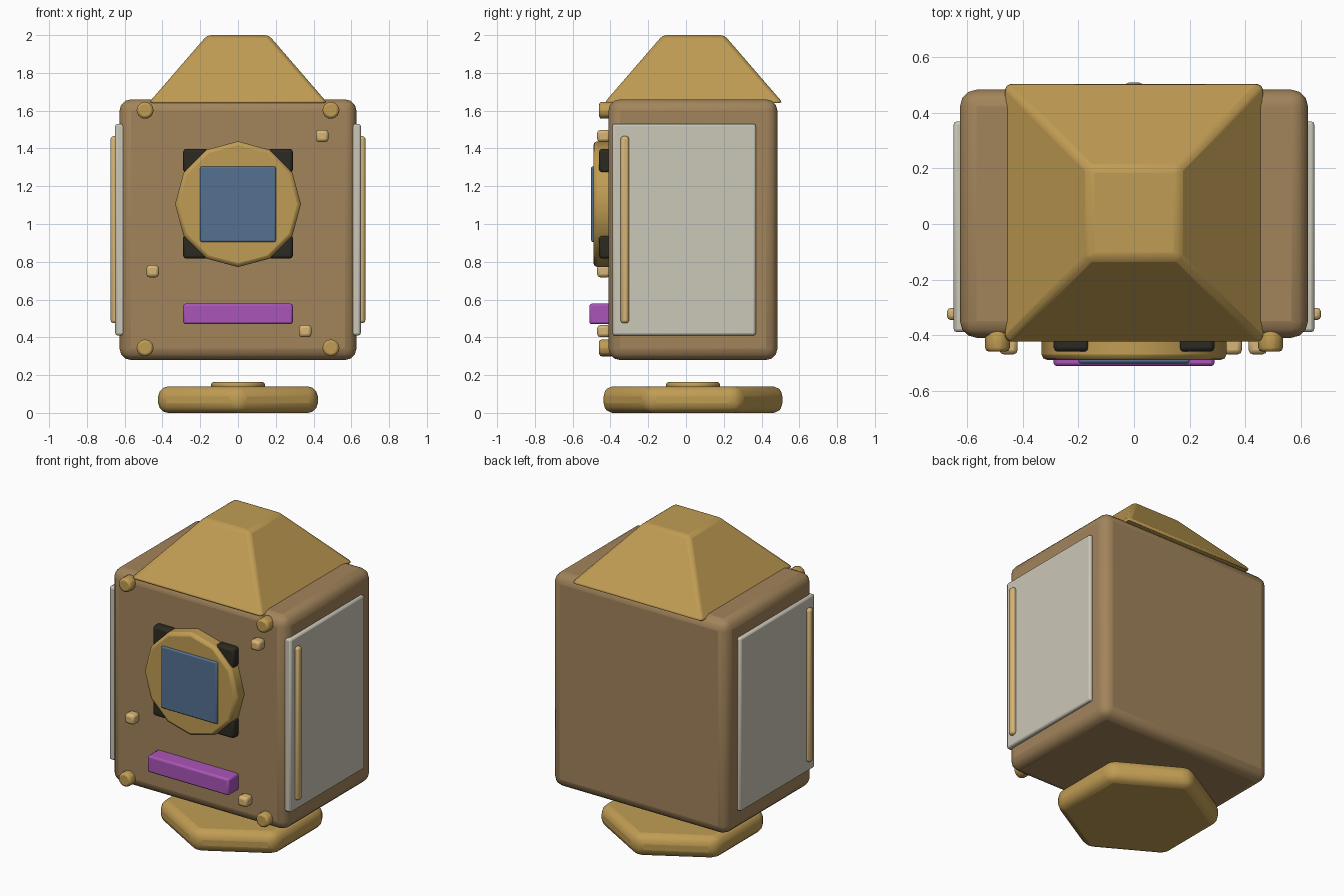
import bpy, math
from mathutils import Matrix

if "Cube" in bpy.data.objects:
    bpy.data.objects.remove(bpy.data.objects["Cube"])

def mat(name, r, g, b):
    m = bpy.data.materials.new(name)
    m.diffuse_color = (r, g, b, 1)
    m.use_nodes = True
    m.node_tree.nodes["Principled BSDF"].inputs["Base Color"].default_value = m.diffuse_color
    return m

GOLD = mat("gold", 0.53, 0.335, 0.087)
BROWN = mat("brown", 0.36, 0.23, 0.105)
PANEL = mat("light_grey", 0.60, 0.57, 0.48)
BLUE = mat("blue", 0.09, 0.165, 0.29)
PURPLE = mat("purple", 0.40, 0.09, 0.48)
DARK = mat("near_black", 0.025, 0.023, 0.016)
TAN = mat("light_tan", 0.68, 0.46, 0.18)

def finish(name, material, bevel, segments):
    ob = bpy.context.object
    ob.name = name
    ob.data.materials.append(material)
    bpy.ops.object.transform_apply(location=False, rotation=True, scale=True)
    if bevel:
        b = ob.modifiers.new("bevel", 'BEVEL')
        b.width, b.segments = bevel, segments
        b.limit_method, b.angle_limit = 'ANGLE', math.radians(32)
    bpy.ops.object.shade_smooth_by_angle(angle=math.radians(32))
    return ob

def box(name, x, y, z, material, bevel=0.01, segments=2):
    """Box from (min, max) ranges on each axis."""
    bpy.ops.mesh.primitive_cube_add(size=1, location=[sum(r) / 2 for r in (x, y, z)])
    bpy.context.object.scale = [r[1] - r[0] for r in (x, y, z)]
    return finish(name, material, bevel, segments)

def disc(name, sides, radius, loc, depth, material, bevel, segments=2, front=False):
    rot = (math.pi / 2, 0, 0) if front else (0, 0, 0)
    bpy.ops.mesh.primitive_cylinder_add(vertices=sides, radius=radius, depth=depth,
                                        location=loc, rotation=rot)
    return finish(name, material, bevel, segments)

CY = 0.037

# Hexagonal foot with a small raised cap
disc("foot", 6, 0.488, (0, CY, 0.07), 0.14, GOLD, 0.052, 3)
disc("foot_cap", 12, 0.143, (0, CY, 0.14), 0.045, GOLD, 0.012)

# Cabinet body
box("body", (-0.627, 0.627), (-0.41, 0.484), (0.28, 1.66), BROWN, 0.06, 3)

# Four-sided roof with flat top
bpy.ops.mesh.primitive_cone_add(vertices=4, radius1=0.474 * math.sqrt(2),
                                radius2=0.163 * math.sqrt(2), depth=0.36,
                                location=(0, CY + 0.003, 1.82))
bpy.context.object.data.transform(Matrix.Rotation(math.pi / 4, 4, 'Z'))
finish("roof", GOLD, 0.02, 2)

# Side panels and their long handles
for s, side in ((1, "right"), (-1, "left")):
    box("side_panel_" + side, sorted((s * 0.60, s * 0.65)), (-0.39, 0.37),
        (0.41, 1.53), PANEL, 0.012)
    box("side_handle_" + side, sorted((s * 0.635, s * 0.674)), (-0.346, -0.302),
        (0.475, 1.465), TAN, 0.014)

# Front dial: dark corner blocks, twelve-sided plate and screen
for x in (-0.225, 0.225):
    for z in (0.88, 1.335):
        box("corner_block", (x - 0.065, x + 0.065), (-0.46, -0.38),
            (z - 0.063, z + 0.063), DARK, 0.015)
disc("dial_plate", 12, 0.333, (0, -0.44, 1.105), 0.1, GOLD, 0.02, 2, True)
box("screen", (-0.2, 0.2), (-0.502, -0.46), (0.905, 1.305), BLUE, 0.008)

# Purple bar below the dial
box("front_bar", (-0.29, 0.29), (-0.512, -0.39), (0.47, 0.578), PURPLE, 0.012)

# Corner bolts
for x in (-0.492, 0.492):
    for z in (0.344, 1.602):
        disc("bolt", 10, 0.047, (x, -0.42, z), 0.08, GOLD, 0.015, 2, True)

# Small studs scattered on the front
for x, z in ((0.446, 1.466), (-0.452, 0.75), (0.356, 0.433)):
    box("stud", (x - 0.033, x + 0.033), (-0.47, -0.4), (z - 0.032, z + 0.032), TAN, 0.016)
